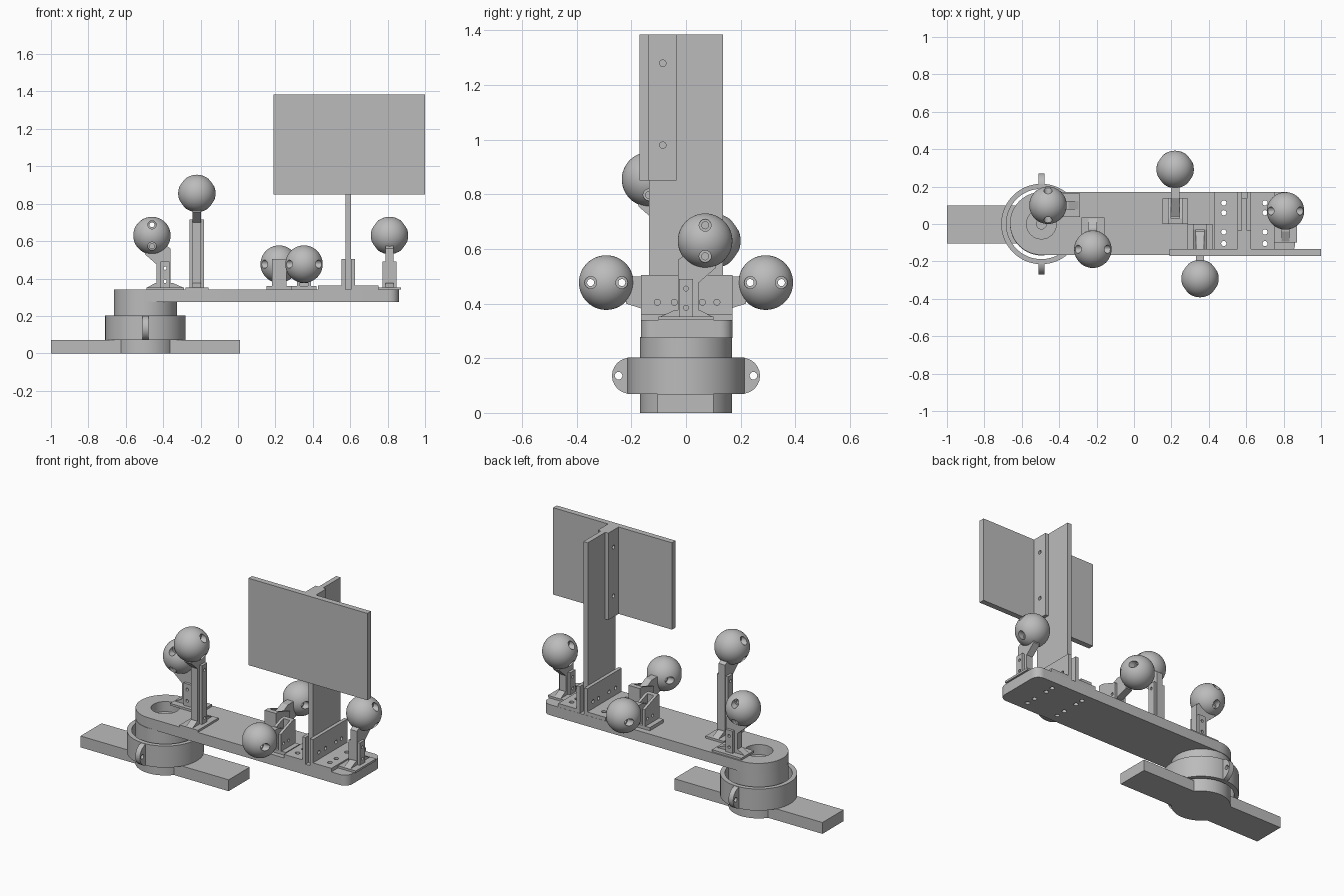
import bpy, bmesh
from math import sin, cos, pi, radians
from mathutils import Matrix, Vector

if "Cube" in bpy.data.objects:
    bpy.data.objects.remove(bpy.data.objects["Cube"])

grey = bpy.data.materials.new("plain_grey")
grey.use_nodes = True
grey.diffuse_color = (0.5, 0.5, 0.5, 1)
grey.node_tree.nodes["Principled BSDF"].inputs["Base Color"].default_value = (0.5, 0.5, 0.5, 1)


def finish(name, bm):
    bmesh.ops.recalc_face_normals(bm, faces=bm.faces)
    mesh = bpy.data.meshes.new(name)
    bm.to_mesh(mesh)
    bm.free()
    mesh.materials.append(grey)
    obj = bpy.data.objects.new(name, mesh)
    bpy.context.collection.objects.link(obj)
    return obj


def select(obj):
    bpy.ops.object.select_all(action="DESELECT")
    obj.select_set(True)
    bpy.context.view_layer.objects.active = obj


def smooth(obj):
    select(obj)
    bpy.ops.object.shade_smooth_by_angle(angle=radians(30))


def prism(name, pts, lo, hi, axis="z"):
    """Extrude a profile: (x, y) along z, or (y, z) along x."""
    place = (lambda a, b, t: (a, b, t)) if axis == "z" else (lambda a, b, t: (t, a, b))
    bm = bmesh.new()
    low = [bm.verts.new(place(a, b, lo)) for a, b in pts]
    high = [bm.verts.new(place(a, b, hi)) for a, b in pts]
    bm.faces.new(low)
    bm.faces.new(high)
    for i in range(len(pts)):
        j = (i + 1) % len(pts)
        bm.faces.new((low[i], low[j], high[j], high[i]))
    return finish(name, bm)


def box(name, x0, x1, y0, y1, z0, z1):
    return prism(name, [(x0, y0), (x1, y0), (x1, y1), (x0, y1)], z0, z1)


def arc(cx, cy, r, start, end, n=12):
    step = (end - start) / n
    return [(cx + r * cos(radians(start + step * i)), cy + r * sin(radians(start + step * i)))
            for i in range(n + 1)]


def disc(name, a, b, r, lo, hi, axis="z", n=48):
    return prism(name, arc(a, b, r, 0, 360, n)[:-1], lo, hi, axis)


def drill(obj, a, b, r, lo, hi, axis="z", n=16):
    """Cut a round hole and remove the cutter."""
    cutter = disc("cutter", a, b, r, lo, hi, axis, n)
    cutter.hide_render = True
    mod = obj.modifiers.new("hole", "BOOLEAN")
    mod.operation, mod.solver, mod.object = "DIFFERENCE", "EXACT", cutter
    select(obj)
    bpy.ops.object.modifier_apply(modifier=mod.name)
    bpy.data.objects.remove(cutter)


HUB = -0.495   # pivot axis
TOP = 0.34     # upper face of the arm

# Base bar, pivot and clamp ring
box("base_bar", -1, 0.01, -0.105, 0.1, 0, 0.07)
pivot = disc("pivot", HUB, 0, 0.168, 0, 0.278, n=64)
drill(pivot, HUB, 0, 0.027, 0.17, 0.4)
smooth(pivot)
ring = disc("clamp_ring", HUB, 0, 0.215, 0.07, 0.203, n=64)
drill(ring, HUB, 0, 0.188, 0, 0.3, n=64)
smooth(ring)
for side, name in ((-1, "front_ear"), (1, "back_ear")):
    pts = [(0.195, 0.07)] + arc(0.205, 0.136, 0.066, -90, 90) + [(0.195, 0.202)]
    ear = prism(name, [(side * y, z) for y, z in pts], HUB - 0.016, HUB + 0.016, "x")
    drill(ear, side * 0.247, 0.136, 0.014, -0.6, -0.4, "x")
    smooth(ear)

# Long arm with a round end and a recess over the pivot
outline = (arc(HUB, 0.003, 0.168, 90, 270, 32) + arc(0.81, -0.115, 0.05, -90, 0, 8)
           + arc(0.81, 0.121, 0.05, 0, 90, 8))
arm = prism("arm", outline, 0.275, TOP)
drill(arm, HUB, 0, 0.08, 0.2, 0.4, n=32)
hole_rows = (0.113, 0.06, -0.043, -0.105)
for x in (0.48, 0.70):
    for y in hole_rows:
        drill(arm, x, y, 0.014, 0.2, 0.4)
smooth(arm)

# Post, its foot angles, and the panel with its fixing strips
box("post", 0.575, 0.605, -0.135, 0.135, TOP, 1.385)
box("panel", 0.19, 1.0, -0.17, -0.135, 0.85, 1.385)
for s, side in ((-1, "right"), (1, "left")):
    x0, x1, x2 = 0.59 + s * 0.015, 0.59 + s * 0.036, 0.59 + s * 0.162
    foot = box(side + "_foot_plate", x0, x2, -0.165, 0.17, TOP, 0.362)
    wall = box(side + "_foot_wall", x0, x1, -0.165, 0.17, 0.362, 0.505)
    strip = box(side + "_panel_strip", x0, x1, -0.135, -0.035, 0.85, 1.385)
    for y in hole_rows:
        drill(foot, 0.59 + s * 0.11, y, 0.014, 0.3, 0.4)
        drill(wall, y, 0.405, 0.011, 0.5, 0.7, "x")
    for z in (0.98, 1.28):
        drill(strip, -0.085, z, 0.012, 0.5, 0.7, "x")


# Ball with two counterbored cross holes, shared by all holders
bm = bmesh.new()
bmesh.ops.create_uvsphere(bm, u_segments=48, v_segments=24, radius=0.1)
ball_master = finish("ball", bm)
for z in (-0.057, 0.057):
    drill(ball_master, 0, z, 0.013, -0.2, 0.2, "x")
    drill(ball_master, 0, z, 0.022, 0.05, 0.2, "x")
    drill(ball_master, 0, z, 0.022, -0.2, -0.05, "x")
smooth(ball_master)
ball_mesh = ball_master.data
bpy.data.objects.remove(ball_master)


def holder(name, loc, turn, extra=0.0, flat=False):
    """Ball holder built leaning to -y, then turned about z and set on the arm."""
    place = Matrix.Translation(Vector(loc)) @ Matrix.Rotation(radians(turn), 4, "Z")
    if flat:
        parts = [box(name + "_foot", -0.068, 0.068, -0.135, 0.0, 0, 0.02),
                 box(name + "_back", -0.037, 0.037, -0.03, 0, 0.02, 0.165)]
        cheeks = [(0, 0.02), (-0.14, 0.02), (-0.14, 0.125), (-0.03, 0.165), (0, 0.165)]
        neck = [(-0.04, 0.035), (-0.14, 0.035), (-0.22, 0.06), (-0.22, 0.16), (-0.14, 0.16), (-0.04, 0.11)]
        holes = [(-0.065, 0.06), (-0.115, 0.06)]
        ball_at = Vector((0, -0.292, 0.137))
    else:
        e = extra
        parts = [box(name + "_foot", -0.062, 0.062, -0.1, 0.1, 0, 0.013),
                 prism(name + "_gusset", [(-0.1, 0.01), (0.1, 0.01), (0.04, 0.037), (-0.05, 0.037)],
                       -0.022, 0.022, "x")]
        cheeks = [(-0.025, 0.01), (0.025, 0.01), (0.025, 0.15 + e), (-0.025, 0.15 + e)]
        neck = [(0.03, 0.02), (-0.045, 0.02), (-0.045, 0.135 + e), (-0.108, 0.19 + e),
                (-0.108, 0.25 + e), (-0.03, 0.26 + e), (0.03, 0.22 + e)]
        holes = [(0, 0.045), (0, 0.115 + e)]
        ball_at = Vector((0, -0.07, 0.29 + e))
    # Two cheeks grip the neck
    for s, side in ((-1, "_cheek_a"), (1, "_cheek_b")):
        parts.append(prism(name + side, cheeks, s * 0.022, s * 0.038, "x"))
    parts.append(prism(name + "_neck", neck, -0.022, 0.022, "x"))
    for obj in parts[2:]:
        for y, z in holes:
            drill(obj, y, z, 0.009, -0.1, 0.1, "x", 12)
    for obj in parts:
        obj.matrix_world = place
    ball = bpy.data.objects.new(name + "_ball", ball_mesh)
    bpy.context.collection.objects.link(ball)
    ball.matrix_world = (place @ Matrix.Translation(ball_at)
                         @ Matrix.Rotation(pi / 2 if flat else 0, 4, "X"))


holder("pivot_holder", (-0.39, 0.1, TOP), -90)
holder("tall_holder", (-0.22, -0.065, TOP), 0, extra=0.225)
holder("back_holder", (0.22, 0, TOP), 180, flat=True)
holder("front_holder", (0.353, 0, TOP), 0, flat=True)
holder("end_holder", (0.81, 0, TOP), 180)
